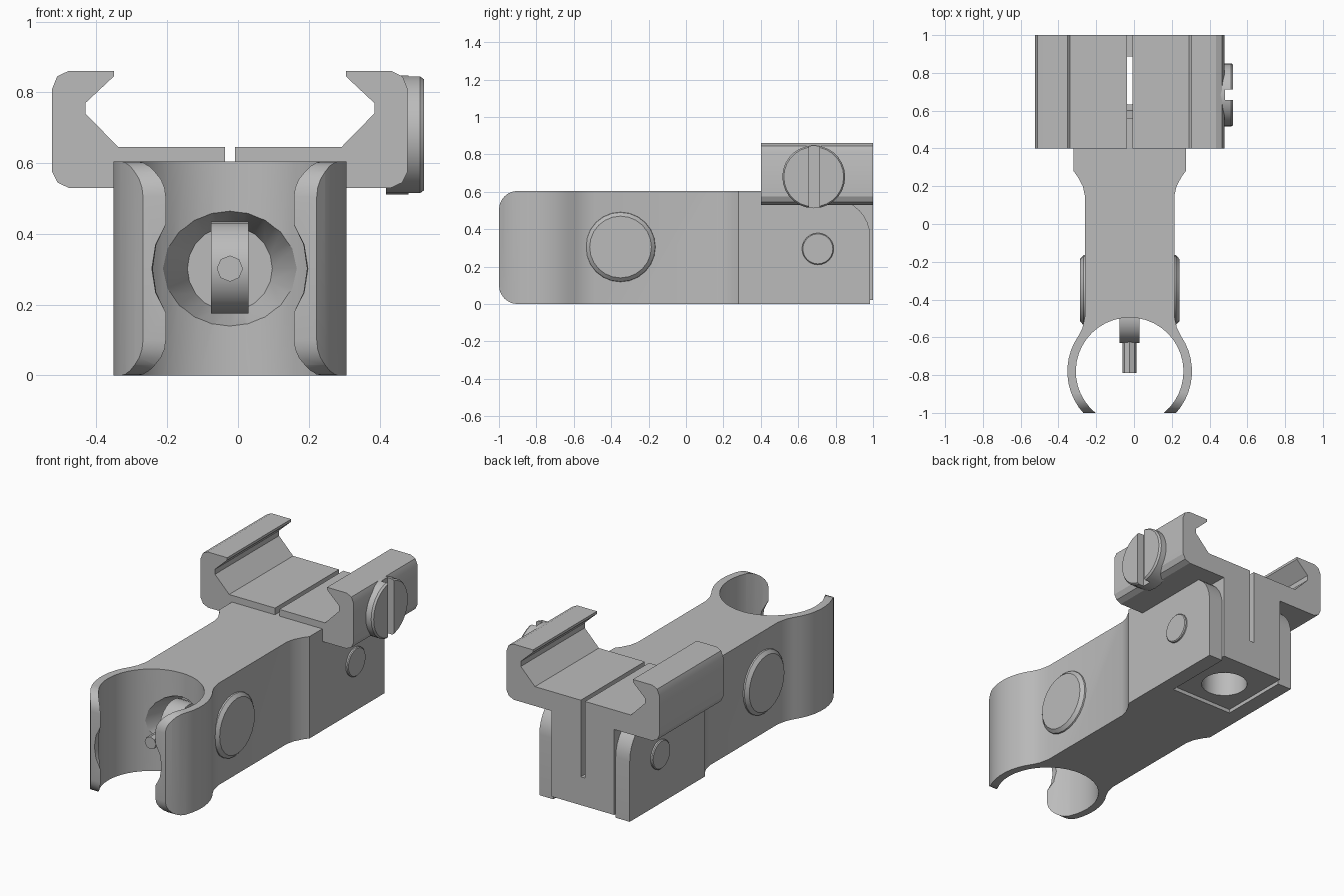
import bpy, bmesh
from math import sin, cos, radians
from mathutils import Matrix, Vector

cube = bpy.data.objects.get("Cube")
if cube:
    bpy.data.objects.remove(cube, do_unlink=True)

CX = -0.023  # symmetry plane of the clamp body
grey = bpy.data.materials.new("plain grey")
grey.use_nodes = True
grey.diffuse_color = (0.5, 0.5, 0.5, 1)
grey.node_tree.nodes["Principled BSDF"].inputs["Base Color"].default_value = (0.5, 0.5, 0.5, 1)


def finish(name, bm):
    bmesh.ops.recalc_face_normals(bm, faces=bm.faces)
    mesh = bpy.data.meshes.new(name)
    bm.to_mesh(mesh)
    bm.free()
    mesh.materials.append(grey)
    ob = bpy.data.objects.new(name, mesh)
    bpy.context.collection.objects.link(ob)
    return ob


def prism(name, pts, axis, a, b):
    """Extrude a 2D outline along an axis from a to b."""
    place = {"x": lambda p, t: (t, p[0], p[1]),
             "y": lambda p, t: (p[0], t, p[1]),
             "z": lambda p, t: (p[0], p[1], t)}[axis]
    bm = bmesh.new()
    face = bm.faces.new([bm.verts.new(place(p, a)) for p in pts])
    new = bmesh.ops.extrude_face_region(bm, geom=[face])["geom"]
    shift = Vector(place((0, 0), b - a))
    bmesh.ops.translate(bm, vec=shift, verts=[v for v in new if isinstance(v, bmesh.types.BMVert)])
    return finish(name, bm)


def box(name, x0, x1, y0, y1, z0, z1):
    return prism(name, [(x0, y0), (x1, y0), (x1, y1), (x0, y1)], "z", z0, z1)


def lathe(name, rings, axis, centre, sides=24):
    """Turn (position, radius) rings around a line parallel to an axis."""
    rot = {"x": Matrix.Rotation(radians(90), 4, "Y"),
           "y": Matrix.Rotation(radians(-90), 4, "X"),
           "z": Matrix.Identity(4)}[axis]
    bm = bmesh.new()
    loops = []
    for t, r in rings:
        loops.append([bm.verts.new((r * cos(radians(360 * i / sides)),
                                    r * sin(radians(360 * i / sides)), t)) for i in range(sides)])
    for lo, hi in zip(loops, loops[1:]):
        for i in range(sides):
            j = (i + 1) % sides
            bm.faces.new((lo[i], lo[j], hi[j], hi[i]))
    bm.faces.new(loops[0])
    bm.faces.new(loops[-1])
    bmesh.ops.transform(bm, matrix=Matrix.Translation(centre) @ rot, verts=bm.verts)
    return finish(name, bm)


def boolean(ob, tool, op="DIFFERENCE"):
    mod = ob.modifiers.new("cut", "BOOLEAN")
    mod.operation, mod.object, mod.solver = op, tool, "EXACT"
    bpy.context.view_layer.objects.active = ob
    bpy.ops.object.modifier_apply(modifier=mod.name)
    bpy.data.objects.remove(tool, do_unlink=True)


def arc(cx, cy, r, a0, a1, n):
    return [(cx + r * cos(radians(a0 + (a1 - a0) * i / n)),
             cy + r * sin(radians(a0 + (a1 - a0) * i / n))) for i in range(n + 1)]


def mirrored(half):
    return half + [(2 * CX - x, y) for x, y in reversed(half)]


# Fork and neck: one plan outline with an open round jaw
half = arc(CX, -0.78, 0.33, -43, 35, 10)
half += [(CX + dx, y) for dx, y in [(0.25, -0.55), (0.237, -0.49), (0.237, 0.15), (0.248, 0.2),
                                    (0.275, 0.25), (0.297, 0.28), (0.297, 0.56)]]
body = prism("clamp_body", mirrored(half) + arc(CX, -0.78, 0.285, 231, -51, 32), "z", 0, 0.605)

# Round the upper and lower corners of the jaw tips
side = arc(-0.9, 0.1, 0.1, 270, 180, 6) + arc(-0.9, 0.505, 0.1, 180, 90, 6)
side += [(0.7, 0.605), (0.7, 0)]
boolean(body, prism("tip_rounder", side, "x", -1, 1), "INTERSECT")

# Conical hole at the back of the jaw, which also nicks the tips
boolean(body, lathe("cone_cutter", [(-0.38, 0.12), (-0.57, 0.19), (-1.05, 0.224)], "y",
                    (CX, 0, 0.302), 20))

# Cheeks on both sides of the rear block, with a rounded top back corner
cheek = [(0.4, 0), (0.985, 0)] + arc(0.785, 0.36, 0.2, 0, 90, 8) + [(0.785, 0.6), (0.4, 0.6)]
for name, sign in (("left_cheek", 1), ("right_cheek", -1)):
    prism(name, cheek, "x", CX + sign * 0.205, CX + sign * 0.297)

# Rear block and dovetail rail
block = box("rear_block", CX - 0.205, CX + 0.205, 0.5, 1, 0.022, 0.6)
rail_half = [(CX + dx, z) for dx, z in [
    (0, 0.53), (0.455, 0.53), (0.487, 0.545), (0.502, 0.575), (0.502, 0.81), (0.488, 0.845),
    (0.457, 0.86), (0.328, 0.86), (0.328, 0.845), (0.408, 0.77), (0.408, 0.74), (0.315, 0.645),
    (0, 0.645)]]
rail = prism("dovetail_rail", rail_half[1:-1] + [(2 * CX - x, z) for x, z in rail_half[-2:0:-1]],
             "y", 0.4, 1)
boolean(block, rail, "UNION")

# Round pocket below, then the saw slit with its ramped floor
boolean(block, lathe("pocket_cutter", [(-0.1, 0.128), (0.36, 0.128)], "z", (CX, 0.76, 0), 20))
slit = [(0.39, 0.61), (0.6, 0.19), (1.1, 0.19), (1.1, 0.9), (0.39, 0.9)]
boolean(block, prism("slit_cutter", slit, "x", CX - 0.014, CX + 0.014))

# Slotted screw in the rail side
screw = lathe("rail_screw", [(0.418, 0.168), (0.514, 0.168), (0.525, 0.16)], "x", (0, 0.683, 0.68), 28)
boolean(screw, box("slot_cutter", 0.482, 0.6, 0.657, 0.713, 0.4, 1))

# Chamfered side buttons and small cross pins
for name, sign in (("left", 1), ("right", -1)):
    lathe(name + "_button", [(sign * 0.22, 0.19), (sign * 0.245, 0.185), (sign * 0.263, 0.165)],
          "x", (CX, -0.35, 0.305), 24)
    lathe(name + "_pin", [(sign * 0.28, 0.085), (sign * 0.306, 0.085), (sign * 0.311, 0.08)],
          "x", (CX, 0.705, 0.295), 24)

# Rounded bar inside the cone with its thin rod
lathe("jaw_bar", [(-0.053, 0.13), (0.053, 0.13)], "x", (CX, -0.5, 0.305), 24)
lathe("jaw_rod", [(-0.79, 0.037), (-0.5, 0.037)], "y", (CX, 0, 0.302), 8)

# Smooth the curved walls and keep the edges sharp
for ob in bpy.context.scene.objects:
    ob.select_set(ob.type == "MESH")
bpy.context.view_layer.objects.active = body
bpy.ops.object.shade_smooth_by_angle(angle=radians(25))
